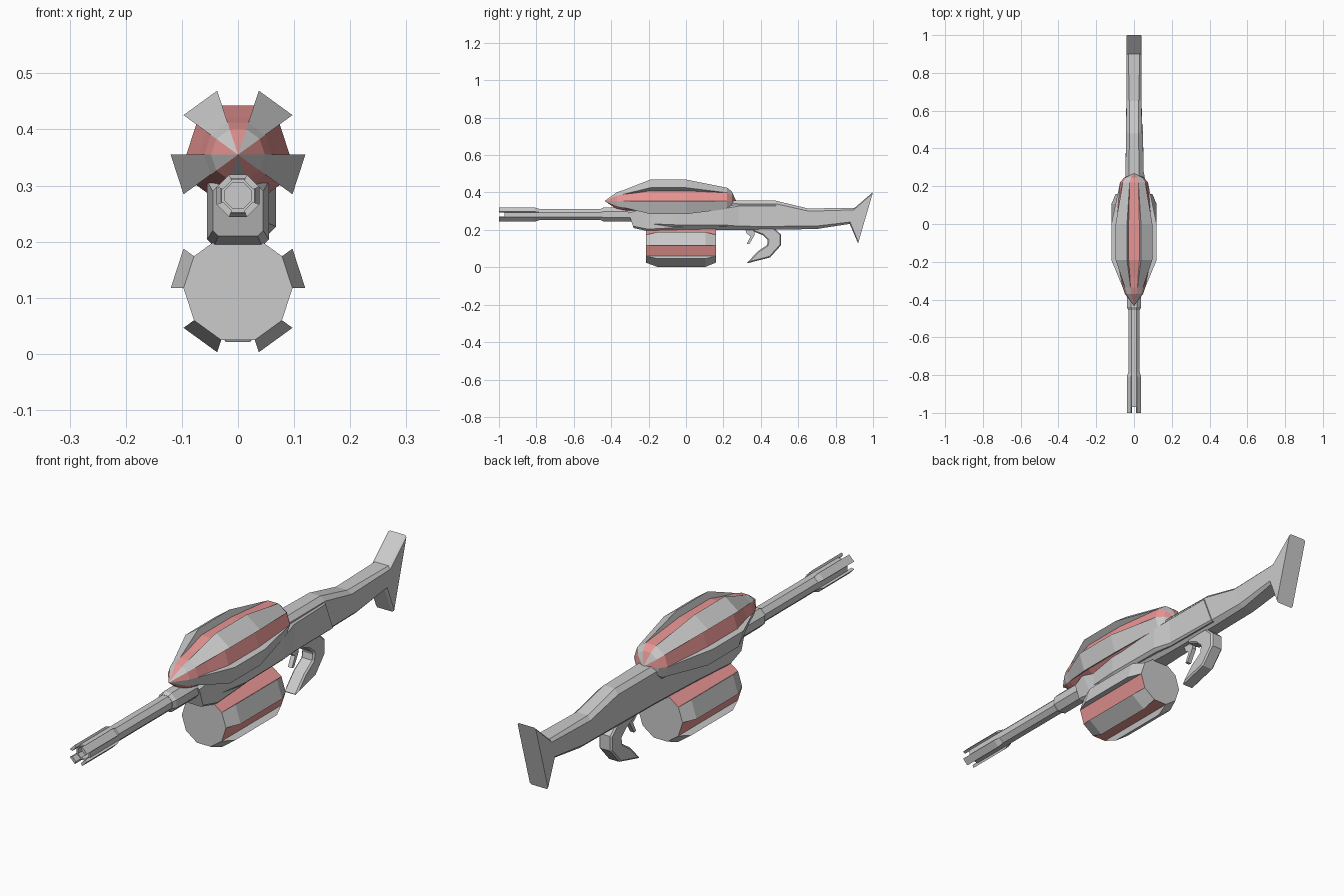
import bpy, bmesh
from math import sin, cos, pi, radians

if "Cube" in bpy.data.objects:
    bpy.data.objects.remove(bpy.data.objects["Cube"])

red = bpy.data.materials.new("red_panel")
red.diffuse_color = (0.8, 0.3, 0.29, 1)
red.use_nodes = True
red.node_tree.nodes["Principled BSDF"].inputs["Base Color"].default_value = red.diffuse_color
grey = bpy.data.materials.new("grey")


def finish(name, bm, mats=()):
    bmesh.ops.remove_doubles(bm, verts=bm.verts, dist=0.0003)
    bmesh.ops.recalc_face_normals(bm, faces=bm.faces)
    me = bpy.data.meshes.new(name)
    bm.to_mesh(me)
    bm.free()
    for m in mats:
        me.materials.append(m)
    ob = bpy.data.objects.new(name, me)
    bpy.context.collection.objects.link(ob)
    return ob


def skin(bm, rings, caps=True):
    """Join equal-sized rings of points into a tube."""
    vs = [[bm.verts.new(p) for p in r] for r in rings]
    n = len(vs[0])
    for a, b in zip(vs, vs[1:]):
        for i in range(n):
            j = (i + 1) % n
            bm.faces.new((a[i], a[j], b[j], b[i]))
    if caps:
        bm.faces.new(vs[0])
        bm.faces.new(vs[-1])


def loft(name, sections, cx=0):
    """Chamfered box sections: bottom y, z, top y, z, half width, chamfer."""
    rings = []
    for yb, zb, yt, zt, w, c in sections:
        ring = []
        for x, z in ((w - c, zb), (w, zb + c), (w, zt - c), (w - c, zt),
                     (c - w, zt), (-w, zt - c), (-w, zb + c), (c - w, zb)):
            t = (z - zb) / (zt - zb)
            ring.append((cx + x, yb + (yt - yb) * t, z))
        rings.append(ring)
    bm = bmesh.new()
    skin(bm, rings)
    return finish(name, bm)


def petals(name, zc, phase, rings):
    """Ten-sided body with alternating grey (raised) and red sectors.
    rings: y, grey radius, red radius"""
    bm = bmesh.new()

    def pt(y, r, k):
        a = radians(phase + 36 * k)
        return bm.verts.new((r * cos(a), y, zc + r * sin(a)))
    for (y0, *r0), (y1, *r1) in zip(rings, rings[1:]):
        for k in range(10):
            s, o = k % 2, 1 - k % 2
            f = bm.faces.new((pt(y0, r0[s], k), pt(y0, r0[s], k + 1),
                              pt(y1, r1[s], k + 1), pt(y1, r1[s], k)))
            f.material_index = s if y0 != y1 else 0
            if abs(r0[0] - r0[1]) + abs(r1[0] - r1[1]) > 0.001:
                bm.faces.new((pt(y0, r0[s], k), pt(y0, r0[o], k),
                              pt(y1, r1[o], k), pt(y1, r1[s], k)))
    bmesh.ops.remove_doubles(bm, verts=bm.verts, dist=0.0003)
    bmesh.ops.dissolve_degenerate(bm, edges=bm.edges, dist=0.0003)
    return finish(name, bm, (grey, red))


def lathe8(name, zc, profile):
    """Octagonal turned part along y with flat top."""
    bm = bmesh.new()
    skin(bm, [[(r * cos(pi / 8 + k * pi / 4), y, zc + r * sin(pi / 8 + k * pi / 4))
               for k in range(8)] for y, r in profile])
    return finish(name, bm)


def plate(name, pts, w, bevel=0):
    """Side profile (y, z) extruded across x."""
    bm = bmesh.new()
    skin(bm, [[(x, y, z) for y, z in pts] for x in (-w, w)])
    ob = finish(name, bm)
    if bevel:
        m = ob.modifiers.new("bevel", 'BEVEL')
        m.width, m.segments, m.limit_method = bevel, 1, 'ANGLE'
        m.angle_limit = radians(50)
    return ob


# upper pod with raised grey ribs
petals("upper_pod", 0.355, -36, [
    (-0.435, 0, 0), (-0.37, 0.048, 0.048), (-0.335, 0.06, 0.06),
    (-0.28, 0.083, 0.07), (-0.19, 0.12, 0.092), (0.0, 0.12, 0.092),
    (0.22, 0.074, 0.074), (0.245, 0.053, 0.053), (0.268, 0, 0)])

# drum magazine
petals("drum_magazine", 0.117, 0, [
    (-0.214, 0, 0), (-0.214, 0.097, 0.097), (-0.155, 0.12, 0.097),
    (0.105, 0.12, 0.097), (0.16, 0.097, 0.097), (0.16, 0, 0)])

# receiver running into the stock and flared butt
loft("receiver_and_stock", [
    (-0.28, 0.21, -0.31, 0.30, 0.045, 0.01),
    (-0.20, 0.192, -0.25, 0.32, 0.055, 0.012),
    (0.0, 0.20, 0.0, 0.33, 0.053, 0.015),
    (0.25, 0.20, 0.25, 0.358, 0.045, 0.018),
    (0.54, 0.202, 0.48, 0.356, 0.042, 0.018),
    (0.70, 0.205, 0.65, 0.315, 0.04, 0.015),
    (0.875, 0.232, 0.90, 0.317, 0.04, 0.01),
    (0.92, 0.128, 1.0, 0.402, 0.04, 0.006)])

# shallow cover on the right side only
loft("side_cover", [
    (-0.20, 0.225, -0.20, 0.30, 0.018, 0.008),
    (-0.05, 0.215, -0.05, 0.31, 0.033, 0.012),
    (0.20, 0.215, 0.20, 0.325, 0.03, 0.012),
    (0.28, 0.212, 0.28, 0.335, 0.016, 0.008),
    (0.53, 0.212, 0.48, 0.335, 0.012, 0.006)], cx=0.035)

# barrel with open bore, and its rear sleeve
lathe8("barrel", 0.282, [(-0.25, 0.032), (-0.97, 0.032), (-0.97, 0.025), (-0.85, 0.025)])
lathe8("barrel_sleeve", 0.282, [(-0.25, 0.041), (-0.44, 0.041), (-0.455, 0.033)])

# four muzzle prongs on the diagonal faces
for i in range(4):
    bm = bmesh.new()
    rings = []
    for y, r in ((-1.0, 0.041), (-0.81, 0.041), (-0.785, 0.033)):
        a0, a1 = [pi / 8 + i * pi / 2 + d for d in (0, pi / 4)]
        a0 += pi / 4 * 0
        rings.append([(q * cos(a), y, 0.282 + q * sin(a))
                      for q, a in ((r, a0), (r, a1), (0.029, a1), (0.029, a0))])
    skin(bm, rings)
    finish("muzzle_prong_%d" % (i + 1), bm)

# hooked grip and trigger
plate("grip", [(0.36, 0.21), (0.36, 0.192), (0.41, 0.172), (0.438, 0.146),
               (0.433, 0.118), (0.385, 0.086), (0.322, 0.02), (0.45, 0.053),
               (0.508, 0.118), (0.508, 0.176), (0.47, 0.21)], 0.028, 0.006)
plate("trigger", [(0.315, 0.205), (0.325, 0.18), (0.345, 0.165), (0.325, 0.125),
                  (0.338, 0.123), (0.368, 0.175), (0.365, 0.205)], 0.009)
